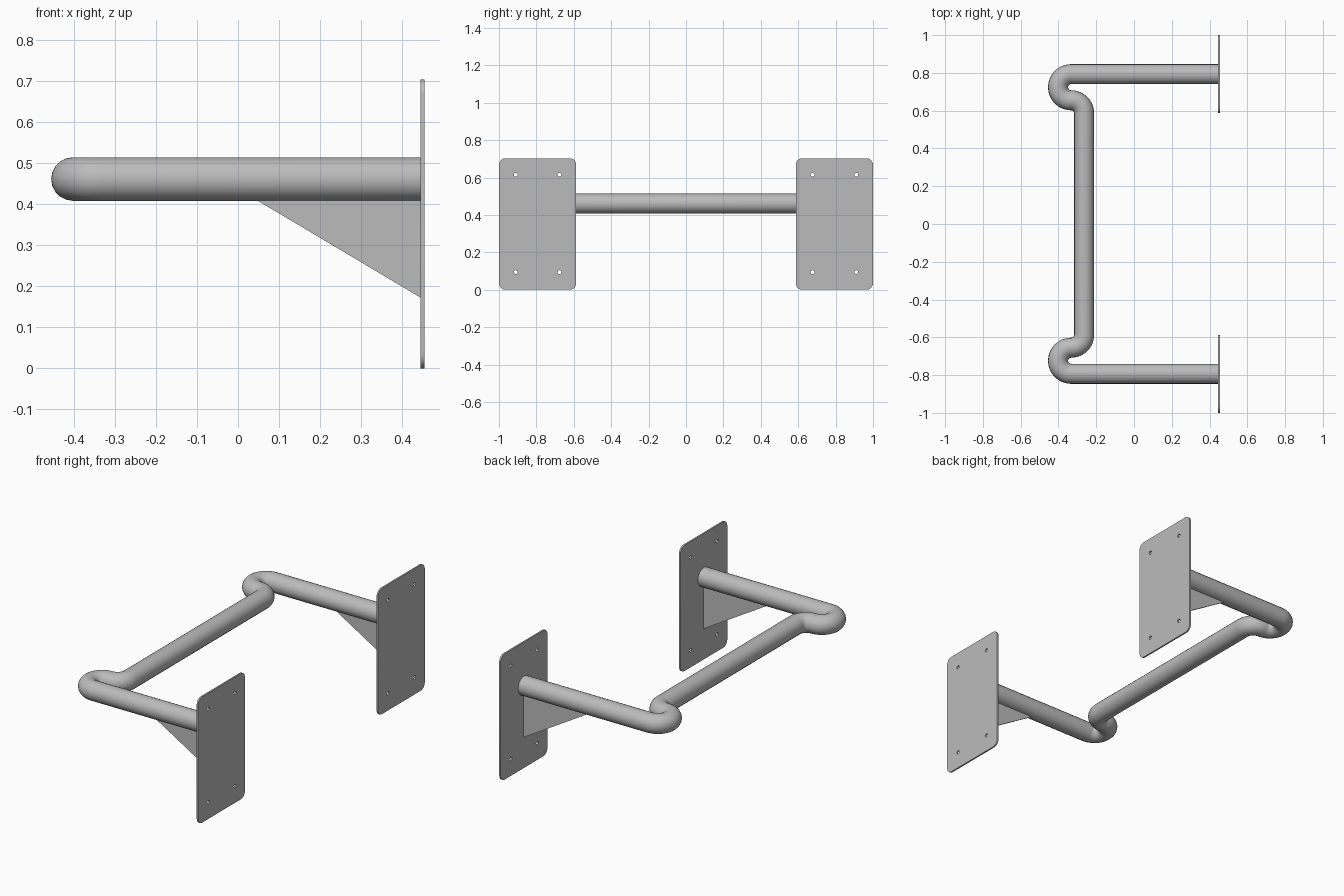
import bpy
import bmesh
from math import sin, cos, pi, radians
from mathutils import Matrix

if "Cube" in bpy.data.objects:
    bpy.data.objects.remove(bpy.data.objects["Cube"], do_unlink=True)

TUBE_R, TUBE_Z = 0.053, 0.461
ARM_Y, BEND_X, BEND_R = 0.793, -0.333, 0.069
PLATE_X, PLATE_T = 0.445, 0.009
PLATE_W, PLATE_H, CORNER = 0.413, 0.703, 0.035

steel = bpy.data.materials.new("grey steel")
steel.use_nodes = True
steel.diffuse_color = (0.5, 0.5, 0.5, 1)
steel.node_tree.nodes["Principled BSDF"].inputs["Base Color"].default_value = (0.5, 0.5, 0.5, 1)


def arc(cx, cy, r, start, end, steps):
    angles = [radians(start + (end - start) * i / steps) for i in range(steps + 1)]
    return [(cx + r * cos(a), cy + r * sin(a)) for a in angles]


def add_spline(curve, points, z=0, cyclic=False):
    spline = curve.splines.new("POLY")
    spline.points.add(len(points) - 1)
    for p, (x, y) in zip(spline.points, points):
        p.co = (x, y, z, 1)
    spline.use_cyclic_u = cyclic


def finish(obj):
    # Turn the object into a mesh with smooth round faces and sharp edges
    bpy.ops.object.select_all(action="DESELECT")
    obj.select_set(True)
    bpy.context.view_layer.objects.active = obj
    if obj.type == "CURVE":
        bpy.ops.object.convert(target="MESH")
        obj = bpy.context.view_layer.objects.active
    obj.data.materials.clear()
    obj.data.materials.append(steel)
    bpy.ops.object.shade_smooth_by_angle(angle=radians(30))


def new_object(name, data):
    obj = bpy.data.objects.new(name, data)
    bpy.context.collection.objects.link(obj)
    return obj


# Bent tube: arm, hairpin bend, elbow, then the same mirrored along the bar
half = [(PLATE_X, ARM_Y)]
half += arc(BEND_X, ARM_Y - BEND_R, BEND_R, 90, 270, 24)
half += arc(BEND_X, ARM_Y - 3 * BEND_R, BEND_R, 90, 0, 12)[1:]
path = half + [(x, -y) for x, y in reversed(half)]
curve = bpy.data.curves.new("bent_tube", "CURVE")
curve.dimensions = "3D"
curve.bevel_depth = TUBE_R
curve.bevel_resolution = 8
curve.use_fill_caps = True
add_spline(curve, path, TUBE_Z)
finish(new_object("bent_tube", curve))

for side, label in ((1, "back"), (-1, "front")):
    # Mounting plate with rounded corners and four bolt holes
    curve = bpy.data.curves.new(label + "_plate", "CURVE")
    curve.dimensions = "2D"
    curve.fill_mode = "BOTH"
    curve.extrude = PLATE_T / 2
    w, h = PLATE_W / 2 - CORNER, PLATE_H / 2 - CORNER
    outline = []
    for i, (sx, sy) in enumerate(((1, 1), (-1, 1), (-1, -1), (1, -1))):
        outline += arc(sx * w, sy * h, CORNER, 90 * i, 90 * i + 90, 8)
        hole = arc(sx * 0.117, sy * 0.26 + 0.003, 0.01, 0, 360, 16)[:-1]
        add_spline(curve, hole, cyclic=True)
    add_spline(curve, outline, cyclic=True)
    plate = new_object(label + "_plate", curve)
    stand_up = Matrix(((0, 0, 1, 0), (1, 0, 0, 0), (0, 1, 0, 0), (0, 0, 0, 1)))
    plate.matrix_world = Matrix.Translation(
        (PLATE_X + PLATE_T / 2, side * (1 - PLATE_W / 2), PLATE_H / 2)) @ stand_up
    finish(plate)

    # Triangular gusset under the arm
    bm = bmesh.new()
    corners = ((0.045, 0.41), (PLATE_X, 0.172), (PLATE_X, 0.41))
    y = side * ARM_Y - 0.004
    face = bm.faces.new([bm.verts.new((x, y, z)) for x, z in corners])
    grown = bmesh.ops.extrude_face_region(bm, geom=[face])["geom"]
    bmesh.ops.translate(bm, vec=(0, 0.008, 0),
                        verts=[v for v in grown if isinstance(v, bmesh.types.BMVert)])
    bmesh.ops.recalc_face_normals(bm, faces=bm.faces)
    mesh = bpy.data.meshes.new(label + "_gusset")
    bm.to_mesh(mesh)
    bm.free()
    finish(new_object(label + "_gusset", mesh))
